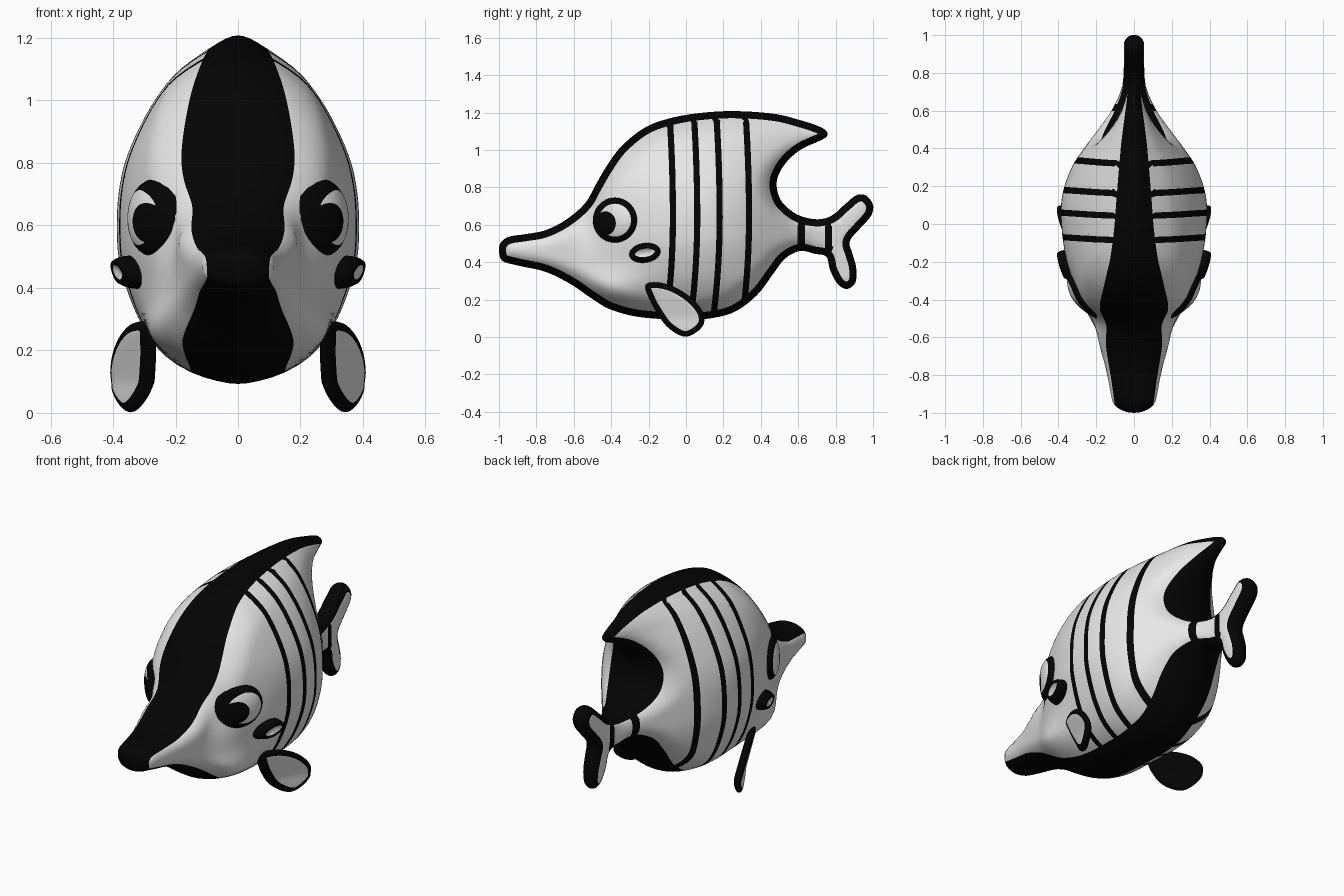
import bpy, bmesh, math
from mathutils import Vector, kdtree
from mathutils.geometry import delaunay_2d_cdt

if "Cube" in bpy.data.objects:
    bpy.data.objects.remove(bpy.data.objects["Cube"])

WHITE, BLACK = 0, 1
MATS = []
for label, v in (("white", 0.82), ("black", 0.0012)):
    m = bpy.data.materials.new(label)
    m.diffuse_color = (v, v, v, 1)
    m.use_nodes = True
    m.node_tree.nodes["Principled BSDF"].inputs["Base Color"].default_value = m.diffuse_color
    MATS.append(m)


def hermite(a, b, ta, tb, t):
    return (a * (2*t**3 - 3*t*t + 1) + ta * (t**3 - 2*t*t + t)
            + b * (3*t*t - 2*t**3) + tb * (t**3 - t*t))


def smooth_loop(points, n):
    """Closed smooth curve through the points."""
    p = [Vector(q) for q in points]
    c = len(p)
    tan = []
    for i in range(c):
        a, b, d = p[i - 1], p[i], p[(i + 1) % c]
        tan.append((d - a) / ((b - a).length + (d - b).length))
    out = []
    for i in range(c):
        j = (i + 1) % c
        length = (p[j] - p[i]).length
        out += [hermite(p[i], p[j], tan[i] * length, tan[j] * length, k / n) for k in range(n)]
    return out


def curve(tab, x):
    """Smooth interpolation in a table of (x, value)."""
    x = min(max(x, tab[0][0]), tab[-1][0])
    i = 0
    while i < len(tab) - 2 and x > tab[i + 1][0]:
        i += 1

    def slope(k):
        a, b = tab[max(k - 1, 0)], tab[min(k + 1, len(tab) - 1)]
        return (b[1] - a[1]) / (b[0] - a[0])
    (x0, v0), (x1, v1) = tab[i], tab[i + 1]
    w = x1 - x0
    return hermite(v0, v1, slope(i) * w, slope(i + 1) * w, (x - x0) / w)


def distance_to(outline):
    pts = smooth_loop(outline, 24)
    kd = kdtree.KDTree(len(pts))
    for i, p in enumerate(pts):
        kd.insert((p.x, p.y, 0), i)
    kd.balance()
    return lambda y, z: kd.find((y, z, 0))[2]


def bulge(d, r):
    """Quarter-round edge, 0 at the outline and 1 from distance r inward."""
    return math.sqrt(max(0.0, 1 - (1 - min(d / r, 1)) ** 2))


def bump(y, z, cy, cz, ry, rz):
    return math.exp(-((y - cy) / ry) ** 2 - ((z - cz) / rz) ** 2)


def shell(name, outline, front, back, paint, back_paint=None, lines=(), step=0.025, rim=0.038, side=1):
    """Fill a counter-clockwise side-view outline and lift it to x = front and x = back."""
    loop = smooth_loop(outline, 24)[::4]
    dist = distance_to(outline)
    verts, edges = [], []

    def add(pts, closed):
        s, c = len(verts), len(pts)
        verts.extend(Vector(p) for p in pts)
        edges.extend((s + i, s + (i + 1) % c) for i in range(c if closed else c - 1))

    add(loop, True)
    for k in (0.06, 0.25, 0.55, 1.0):
        ring = []
        for i, p in enumerate(loop):
            t = (loop[(i + 1) % len(loop)] - loop[i - 1]).normalized()
            q = p + Vector((-t.y, t.x)) * rim * k
            if dist(*q) > rim * k * 0.97:
                ring.append(q)
        if k == 1.0:
            add(ring, True)
        else:
            verts.extend(ring)
    for pts, closed in lines:
        add(pts, closed)
    y0, y1 = min(p.x for p in loop), max(p.x for p in loop)
    z0, z1 = min(p.y for p in loop), max(p.y for p in loop)
    for i in range(int((y1 - y0) / step) + 1):
        for j in range(int((z1 - z0) / step) + 1):
            q = Vector((y0 + (i + 0.5) * step, z0 + (j + 0.5) * step))
            if dist(*q) > rim + step * 0.3:
                verts.append(q)
    vs, _, tris = delaunay_2d_cdt(verts, edges, [], 1, 1e-5)[:3]

    bm = bmesh.new()
    for lift, rule, flip in ((front, paint, side < 0), (back, back_paint or paint, side > 0)):
        if lift is None:
            continue
        made = {}
        for tri in tris:
            for i in tri:
                if i not in made:
                    y, z = vs[i]
                    made[i] = bm.verts.new((side * lift(y, z, dist(y, z)), y, z))
            f = bm.faces.new([made[i] for i in (reversed(tri) if flip else tri)])
            f.smooth = True
            y = sum(vs[i][0] for i in tri) / len(tri)
            z = sum(vs[i][1] for i in tri) / len(tri)
            f.material_index = rule(y, z, dist(y, z))
    bmesh.ops.remove_doubles(bm, verts=bm.verts, dist=1e-5)
    me = bpy.data.meshes.new(name)
    bm.to_mesh(me)
    bm.free()
    for m in MATS:
        me.materials.append(m)
    ob = bpy.data.objects.new(name, me)
    bpy.context.collection.objects.link(ob)


def ellipse(cy, cz, ry, rz, n=14, tilt=0.0):
    out = []
    for i in range(n):
        a = 2 * math.pi * i / n
        u, v = ry * math.cos(a), rz * math.sin(a)
        out.append((cy + u * math.cos(tilt) - v * math.sin(tilt), cz + u * math.sin(tilt) + v * math.cos(tilt)))
    return out


# Side silhouette of body, top fin and forked tail
BODY = [(-1, .465), (-.985, .41), (-.91, .385), (-.755, .35), (-.62, .285), (-.51, .21), (-.41, .15),
        (-.25, .107), (0, .093), (.13, .10), (.26, .135), (.38, .225), (.475, .35), (.53, .42), (.61, .46),
        (.69, .445), (.75, .43), (.77, .36), (.81, .285), (.86, .257), (.905, .29), (.91, .37), (.89, .445),
        (.875, .51), (.93, .58), (.99, .65), (1, .705), (.965, .755), (.915, .76), (.85, .71), (.78, .65),
        (.715, .63), (.635, .64), (.57, .67), (.505, .735), (.485, .83), (.525, .92), (.61, 1.0), (.745, 1.065),
        (.757, 1.09), (.725, 1.12), (.61, 1.16), (.475, 1.193), (.26, 1.208), (.075, 1.198), (-.085, 1.17),
        (-.22, 1.12), (-.35, 1.015), (-.43, .905), (-.485, .81), (-.54, .715), (-.645, .625), (-.755, .57),
        (-.86, .55), (-.95, .535), (-.99, .505)]
# Half width along the length, half width by height, edge rounding radius
WIDTH_Y = [(-1, .11), (-.8, .145), (-.6, .2), (-.4, .285), (-.2, .355), (0, .385), (.15, .38), (.3, .33),
           (.4, .265), (.5, .19), (.6, .12), (.7, .072), (.78, .056), (1, .055)]
WIDTH_Z = [(.09, .16), (.12, .21), (.2, .255), (.3, .315), (.4, .355), (.5, .38), (.6, .385), (.7, .38),
           (.8, .36), (.9, .32), (1, .265), (1.1, .19), (1.17, .13), (1.21, .1)]
ROUND = [(-1, .07), (-.75, .08), (-.5, .11), (-.3, .13), (.3, .13), (.45, .1), (.6, .08), (.8, .055), (1, .055)]
body_dist = distance_to(BODY)


def half_width(y, z, d=None):
    d = body_dist(y, z) if d is None else d
    shape = 1 + .32 * bump(y, z, -.45, .22, .2, .12) - .17 * bump(y, z, -.52, .62, .08, .14)
    return curve(WIDTH_Y, y) * curve(WIDTH_Z, z) / .385 * bulge(d, curve(ROUND, y)) * shape


STRIPES = (-.07, .06, .18, .337)
BANDS = ((.597, .635), (.743, .78))


def stripe_y(c, z):
    return c - (.015 if z > .64 else .03) * ((z - .64) / .5) ** 2


def body_paint(y, z, d):
    striped = any(abs(y - stripe_y(c, z)) < .0165 for c in STRIPES)
    banded = any(a < y < b and z < .8 for a, b in BANDS)
    return BLACK if d < .038 or striped or banded else WHITE


cuts = []
for c in STRIPES:
    low = .18 if c > .3 else .13
    for s in (-.0165, .0165):
        zs = [low + (1.15 - low) * i / 40 for i in range(41)]
        cuts.append(([(stripe_y(c, z) + s, z) for z in zs], False))
for band in BANDS:
    for y in band:
        cuts.append(([(y, .49 + .025 * i) for i in range(5)], False))

shell("body", BODY, half_width, lambda y, z, d: -half_width(y, z, d), body_paint, lines=cuts)

# Eyes, cheek spots and side fins, on both sides
EYE = ellipse(-.38, .625, .12, .122)
SPOT = ellipse(-.22, .45, .085, .053, tilt=.15)
PUPIL = ellipse(-.43, .608, .055, .064, 24)
FIN = [(-.22, .285), (-.205, .225), (-.165, .145), (-.095, .05), (0, .002), (.09, .06), (.09, .135),
       (.01, .225), (-.11, .285)]


def rimmed(width):
    return lambda y, z, d: BLACK if d < width else WHITE


def eye_paint(y, z, d):
    pupil = ((y + .43) / .055) ** 2 + ((z - .608) / .064) ** 2 < 1
    return BLACK if d < .034 or pupil else WHITE


def spot_lift(y, z, d):
    return half_width(y, z) - .01 + .07 * bulge(d, .03) - .02 * min(1, max(0, (d - .026) / .01))


def fin_mid(y, z):
    return .345 + .5 * y + .25 * max(0, z - .1)


for label, s in (("right", 1), ("left", -1)):
    shell("eye_" + label, EYE, lambda y, z, d: half_width(y, z) - .01 + .055 * bulge(d, .12), None,
          eye_paint, lines=[(PUPIL, True)], step=.015, rim=.034, side=s)
    shell("cheek_spot_" + label, SPOT, spot_lift, None, rimmed(.031), step=.015, rim=.031, side=s)
    shell("side_fin_" + label, FIN, lambda y, z, d: fin_mid(y, z) + .024 * bulge(d, .04),
          lambda y, z, d: fin_mid(y, z) - .024 * bulge(d, .04), rimmed(.03),
          back_paint=lambda y, z, d: BLACK, step=.02, rim=.03, side=s)
